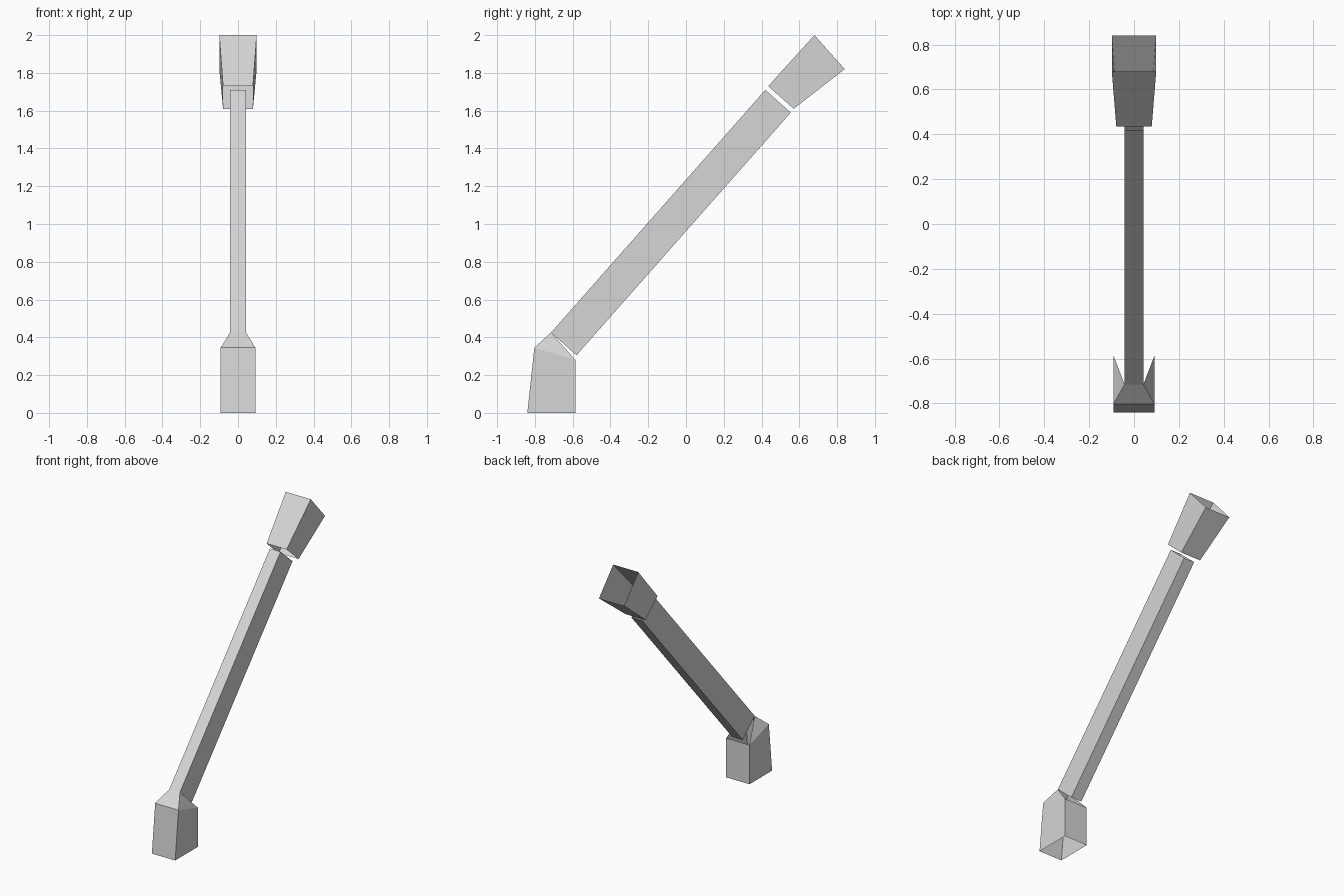
import bpy
import bmesh

cube = bpy.data.objects.get("Cube")
if cube:
    bpy.data.objects.remove(cube, do_unlink=True)

COLOUR = (0.67, 0.67, 0.67, 1.0)
grey = bpy.data.materials.new("light grey")
grey.use_nodes = True
grey.diffuse_color = COLOUR
grey.node_tree.nodes["Principled BSDF"].inputs["Base Color"].default_value = COLOUR


def ring(bm, front, back, half):
    """Four corners across the tube: front pair, then back pair."""
    corners = [(-half, *front), (half, *front), (half, *back), (-half, *back)]
    return [bm.verts.new(c) for c in corners]


def bridge(bm, low, high):
    """Four side walls between two rings, ends left open."""
    for i in range(4):
        j = (i + 1) % 4
        bm.faces.new((low[i], low[j], high[j], high[i]))


def finish(bm, name):
    mesh = bpy.data.meshes.new(name)
    bm.to_mesh(mesh)
    bm.free()
    mesh.materials.append(grey)
    bpy.context.collection.objects.link(bpy.data.objects.new(name, mesh))


def open_tube(name, low, high):
    bm = bmesh.new()
    bridge(bm, ring(bm, *low), ring(bm, *high))
    finish(bm, name)


# Slanted shaft and flared head, each an open square tube: (front yz, back yz, half width)
open_tube("shaft",
          ((-0.715, 0.425), (-0.58, 0.305), 0.042),
          ((0.42, 1.71), (0.555, 1.59), 0.042))
open_tube("flared_head",
          ((0.435, 1.73), (0.57, 1.61), 0.079),
          ((0.68, 2.0), (0.84, 1.82), 0.099))

# Hollow foot: four walls with a hood that narrows to the shaft, open behind
bm = bmesh.new()
base = ring(bm, (-0.84, 0.0), (-0.585, 0.0), 0.092)
rim = ring(bm, (-0.803, 0.345), (-0.585, 0.28), 0.092)
bridge(bm, base, rim)
tip_right, tip_left = [bm.verts.new((x, -0.715, 0.425)) for x in (-0.042, 0.042)]
bm.faces.new((rim[0], rim[1], tip_left, tip_right))
bm.faces.new((rim[1], rim[2], tip_left))
bm.faces.new((rim[3], rim[0], tip_right))
finish(bm, "foot")
